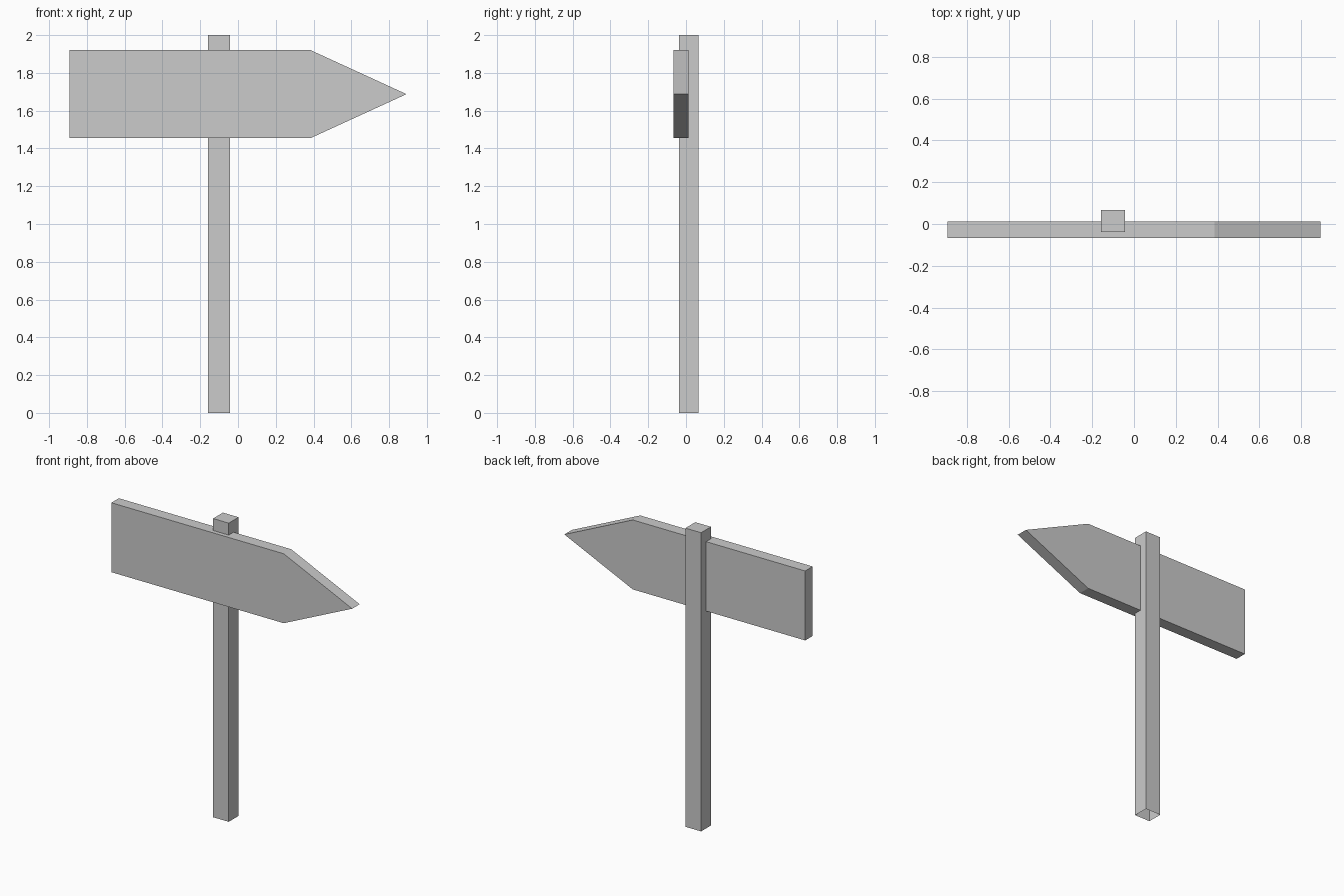
import bpy
import bmesh

cube = bpy.data.objects.get("Cube")
if cube:
    bpy.data.objects.remove(cube, do_unlink=True)

grey = bpy.data.materials.new("plain grey")
grey.use_nodes = True
colour = (0.6, 0.6, 0.6, 1)
grey.diffuse_color = colour
grey.node_tree.nodes["Principled BSDF"].inputs["Base Color"].default_value = colour


def extrude_outline(name, outline, offset, open_start=False):
    """Extrude a flat outline along an offset; optionally leave its start open."""
    bm = bmesh.new()
    base = bm.faces.new([bm.verts.new(p) for p in outline])
    result = bmesh.ops.extrude_face_region(bm, geom=[base], use_keep_orig=True)
    moved = [v for v in result["geom"] if isinstance(v, bmesh.types.BMVert)]
    bmesh.ops.translate(bm, verts=moved, vec=offset)
    bmesh.ops.recalc_face_normals(bm, faces=bm.faces)
    if open_start:
        bmesh.ops.delete(bm, geom=[base], context='FACES_ONLY')
    mesh = bpy.data.meshes.new(name)
    bm.to_mesh(mesh)
    bm.free()
    mesh.materials.append(grey)
    obj = bpy.data.objects.new(name, mesh)
    bpy.context.collection.objects.link(obj)
    return obj


# Square post, open underneath
left, right, front, back = -0.158, -0.042, -0.038, 0.066
extrude_outline("post", [(left, front, 0), (right, front, 0),
                         (right, back, 0), (left, back, 0)], (0, 0, 2), open_start=True)

# Arrow-shaped board, let into the front of the post
end, shoulder, low, high = 0.892, 0.385, 1.455, 1.92
profile = [(-end, low), (shoulder, low), (end, (low + high) / 2),
           (shoulder, high), (-end, high)]
extrude_outline("arrow_board", [(x, -0.066, z) for x, z in profile], (0, 0.079, 0))
